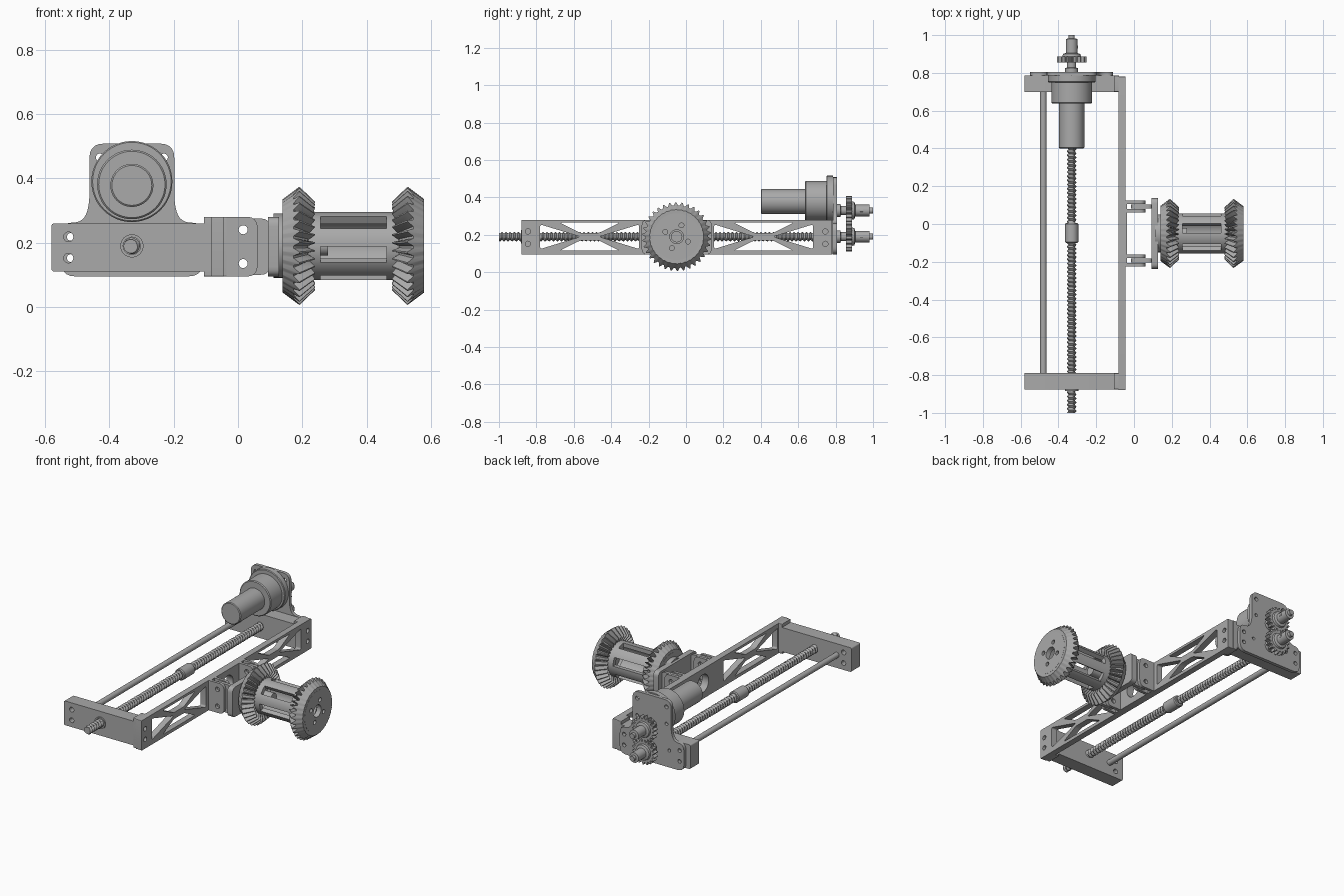
import bpy, bmesh, math
from mathutils import Matrix, Vector

if "Cube" in bpy.data.objects:
    bpy.data.objects.remove(bpy.data.objects["Cube"])

GREY = (0.4, 0.4, 0.4, 1)
metal = bpy.data.materials.new("machined grey")
metal.use_nodes = True
metal.diffuse_color = GREY
metal.node_tree.nodes["Principled BSDF"].inputs["Base Color"].default_value = GREY


def finish(ob):
    ob.data.materials.clear()
    ob.data.materials.append(metal)
    bpy.ops.object.select_all(action="DESELECT")
    ob.select_set(True)
    bpy.context.view_layer.objects.active = ob
    bpy.ops.object.shade_smooth_by_angle(angle=math.radians(32))
    return ob


def from_bmesh(name, bm):
    bmesh.ops.recalc_face_normals(bm, faces=bm.faces)
    me = bpy.data.meshes.new(name)
    bm.to_mesh(me)
    bm.free()
    ob = bpy.data.objects.new(name, me)
    bpy.context.collection.objects.link(ob)
    return finish(ob)


def circle(u, v, r, n=20):
    return [(u + r * math.cos(i * math.tau / n), v + r * math.sin(i * math.tau / n)) for i in range(n)]


def rounded(points, r, steps=5):
    """Polygon with each corner rounded by a short curve."""
    out = []
    pts = [Vector(p) for p in points]
    for i, p in enumerate(pts):
        ends = []
        for q in (pts[i - 1], pts[(i + 1) % len(pts)]):
            d = q - p
            ends.append(p + d.normalized() * min(r, d.length * 0.49))
        for k in range(steps + 1):
            t = k / steps
            out.append(tuple(ends[0] * (1 - t) ** 2 + p * 2 * t * (1 - t) + ends[1] * t * t))
    return out


def rect(u0, u1, v0, v1, r=0.005):
    return rounded([(u0, v0), (u1, v0), (u1, v1), (u0, v1)], r)


def plate(name, loops, normal, lo, hi):
    """Flat outline with holes, thickened along x (u=y, v=z) or y (u=x, v=z)."""
    cu = bpy.data.curves.new(name, "CURVE")
    cu.dimensions, cu.fill_mode, cu.extrude = "2D", "BOTH", (hi - lo) / 2
    for loop in loops:
        s = cu.splines.new("POLY")
        s.points.add(len(loop) - 1)
        for pt, (u, v) in zip(s.points, loop):
            pt.co = (u, v, 0, 1)
        s.use_cyclic_u = True
    ob = bpy.data.objects.new(name, cu)
    bpy.context.collection.objects.link(ob)
    bpy.context.view_layer.update()
    me = bpy.data.meshes.new_from_object(ob.evaluated_get(bpy.context.evaluated_depsgraph_get()))
    bpy.data.objects.remove(ob)
    mid = (lo + hi) / 2
    if normal == "x":
        m = Matrix(((0, 0, 1, mid), (1, 0, 0, 0), (0, 1, 0, 0), (0, 0, 0, 1)))
    else:
        m = Matrix(((1, 0, 0, 0), (0, 0, -1, mid), (0, 1, 0, 0), (0, 0, 0, 1)))
    bm = bmesh.new()
    bm.from_mesh(me)
    bpy.data.meshes.remove(me)
    bmesh.ops.remove_doubles(bm, verts=bm.verts, dist=1e-5)
    bm.transform(m)
    return from_bmesh(name, bm)


def lathe(name, profile, origin, axis="y", sign=1, teeth=0, seg=32, closed=False, thread=None):
    """Turned part; profile is (pos, r) or (tip pos, tip r, root pos, root r)."""
    bm = bmesh.new()
    n = teeth * 4 or seg
    o = Vector(origin)
    rings = []
    for p in profile:
        ring = []
        for i in range(n):
            a, r = p[-2:] if (teeth and i % 4 < 2) else p[:2]
            if thread:
                phase = (a / thread - i / n) % 1
                r += 0.011 * abs(2 * phase - 1)
            # tips are narrower than the gaps' mouths
            ang = (i + (0.2 if i % 4 == 2 else -0.2 if i % 4 == 3 else 0) * bool(teeth)) * math.tau / n
            c, s = r * math.cos(ang), r * math.sin(ang)
            ring.append(bm.verts.new(o + Vector((c, a * sign, s) if axis == "y" else (a * sign, c, s))))
        rings.append(ring)
    pairs = list(zip(rings, rings[1:])) + ([(rings[-1], rings[0])] if closed else [])
    for p, q in pairs:
        for i in range(n):
            j = (i + 1) % n
            bm.faces.new((p[i], p[j], q[j], q[i]))
    if not closed:
        bm.faces.new(rings[0])
        bm.faces.new(rings[-1])
    return from_bmesh(name, bm)


def rod(name, r, lo, hi, x, z):
    return lathe(name, [(lo, r), (hi, r)], (x, 0, z))


CX, CZ, CY = -0.33, 0.19, -0.05      # screw axis x, main height, drum axis y
BOLTS = (0.152, 0.218)

# Truss side rail with two crossed-brace windows
loops = [rect(-0.88, 0.78, 0.095, 0.28)]
for c in (CY - 0.465, CY + 0.465):
    for s in (-1, 1):
        loops.append(rounded([(c - 0.16, CZ + s * 0.075), (c + 0.16, CZ + s * 0.075),
                              (c + 0.05, CZ + s * 0.02), (c - 0.05, CZ + s * 0.02)], 0.014))
        loops.append(rounded([(c + s * 0.265, CZ + 0.066), (c + s * 0.265, CZ - 0.066),
                              (c + s * 0.05, CZ)], 0.014))
for y in (-0.845, 0.745):
    loops += [circle(y, z, 0.014) for z in BOLTS]
loops.append(circle(CY, CZ, 0.055, 28))
plate("truss_rail", loops, "x", -0.082, -0.044)

# End blocks, with the thicker rail ends that wrap them
for side, lo, hi in (("front", -0.875, -0.79), ("rear", 0.7, 0.785)):
    holes = [circle(-0.527, z, 0.015) for z in BOLTS]
    plate(side + "_end_block", [rect(-0.58, -0.082, 0.11, 0.26, 0.01)] + holes, "y", lo, hi)
    plate(side + "_rail_end", [rect(lo, hi, 0.095, 0.28)], "x", -0.105, -0.08)

# Lead screw, bearing collar, travelling nut and guide rod
STEP = 0.0055
count = int(1.7 / STEP)
lathe("lead_screw", [(-1 + STEP * k, 0.016) for k in range(count)], (CX, 0, CZ), seg=16, thread=STEP * 4)
lathe("screw_bush", [(-0.883, 0.027), (-0.883, 0.036), (-0.86, 0.036), (-0.86, 0.027)], (CX, 0, CZ), closed=True)
lathe("screw_nut", [(-0.1, 0.03), (-0.095, 0.035), (0.0, 0.035), (0.006, 0.03)], (CX, 0, CZ))
rod("guide_rod", 0.017, -0.8, 0.71, -0.48, CZ)

# Motor mounting plate with shoulders
half = [(0.22, 0.095), (0.22, 0.262), (0.155, 0.262), (0.132, 0.31), (0.132, 0.508)]
outline = [(CX + u, z) for u, z in half] + [(CX - u, z) for u, z in reversed(half)]
loops = [rounded(outline, 0.045)]
for s in (-1, 1):
    loops += [circle(CX + s * u, z, r) for u, z, r in
              ((0.1, 0.465, 0.012), (0.1, 0.36, 0.01), (0.19, 0.152, 0.012),
               (0.19, 0.218, 0.012), (0.12, 0.2, 0.01))]
plate("motor_plate", loops, "y", 0.785, 0.806)

# Geared motor
MZ = 0.378
lathe("motor_can", [(0.4, 0.062), (0.404, 0.067), (0.65, 0.067)], (CX, 0, MZ), seg=40)
lathe("gearbox", [(0.637, 0.103), (0.642, 0.108), (0.76, 0.108)], (CX, 0, MZ + 0.003), seg=48)
lathe("gearbox_flange", [(0.75, 0.122), (0.754, 0.126), (0.786, 0.126)], (CX, 0, 0.39), seg=48)

# Pair of spur gears with hubs and shafts
for name, z in (("drive", 0.33), ("driven", CZ)):
    lathe(name + "_collar", [(0.8, 0.034), (0.825, 0.034), (0.828, 0.024), (0.86, 0.024)], (CX, 0, z))
    lathe(name + "_gear", [(0.855, 0.079, 0.855, 0.063), (0.888, 0.079, 0.888, 0.063)],
          (CX, 0, z), teeth=18)
    lathe(name + "_hub", [(0.885, 0.05), (0.9, 0.046), (0.905, 0.031), (0.98, 0.031), (0.982, 0.016),
                          (1.0, 0.016)], (CX, 0, z))
    rod(name + "_set_screw", 0.008, 0.93, 0.946, CX + 0.026, z)

# Hinge between rail and drum: paired fixed ears, single moving ears
PINS = [circle(0.016, z, 0.014) for z in (0.135, 0.24)]
plate("hinge_base", [rect(CY - 0.175, CY + 0.175, 0.095, 0.28), circle(CY, CZ, 0.055, 28)], "x", -0.046, -0.036)
for side, s in (("front", -1), ("rear", 1)):
    y = CY + s * 0.143
    for k, off in (("outer", 0.022), ("inner", -0.022)):
        ear = rounded([(-0.045, 0.095), (0.062, 0.095), (0.062, 0.28), (-0.045, 0.28)], 0.045)
        ear = [(u if u > 0 else -0.045, v) for u, v in ear]
        plate(f"{side}_{k}_fixed_ear", [rect(-0.045, 0.0, 0.095, 0.28, 0.002)], "y",
              y + off - 0.009, y + off + 0.009)
        plate(f"{side}_{k}_ear_tip", [rounded([(-0.01, 0.095), (-0.002, 0.095), (0.062, 0.095), (0.062, 0.28),
              (-0.002, 0.28), (-0.01, 0.28)], 0.045)] + PINS, "y", y + off - 0.009, y + off + 0.009)
    plate(f"{side}_moving_ear", [rect(-0.015, 0.1, 0.1, 0.275, 0.03)] + PINS, "y", y - 0.01, y + 0.01)
plate("drum_mount", [rect(CY - 0.187, CY + 0.187, 0.095, 0.28, 0.03)], "x", 0.093, 0.128)
lathe("drum_axle", [(0.11, 0.1), (0.15, 0.1), (0.15, 0.03), (0.28, 0.03)], (0, CY, CZ), "x")

# Bevel gears, mirrored at both ends of the drum
for side, x, s in (("inner", 0.139, 1), ("outer", 0.579, -1)):
    lathe(side + "_bevel_gear",
          [(0, 0.145, 0, 0.143), (0.052, 0.184, 0.034, 0.167), (0.1, 0.138, 0.078, 0.118),
           (0.082, 0.1, 0.078, 0.1), (0.002, 0.1, 0.002, 0.1)],
          (x, CY, CZ), "x", s, teeth=34, closed=True)
    face = [circle(CY, CZ, 0.125, 64), circle(CY, CZ, 0.037, 24)]
    for k in range(4):
        a = math.radians(22 + 90 * k + 45)
        face.append(circle(CY + 0.066 * math.cos(a), CZ + 0.066 * math.sin(a), 0.013, 16))
    lo, hi = sorted((x + s * 0.0, x + s * 0.03))
    plate(side + "_gear_web", face, "x", lo, hi)

# Hollow drum: two end rings joined by six curved bars
for side, lo, hi in (("inner", 0.2, 0.257), ("outer", 0.461, 0.52)):
    plate(side + "_drum_ring", [circle(CY, CZ, 0.106, 48), circle(CY, CZ, 0.08, 48)], "x", lo, hi)
for k in range(6):
    angles = [math.radians(15 + 60 * k + 14 + t * 4) for t in range(9)]
    bar = [(CY + 0.106 * math.cos(a), CZ + 0.106 * math.sin(a)) for a in angles]
    bar += [(CY + 0.08 * math.cos(a), CZ + 0.08 * math.sin(a)) for a in reversed(angles)]
    plate(f"drum_bar_{k + 1}", [bar], "x", 0.25, 0.468)
